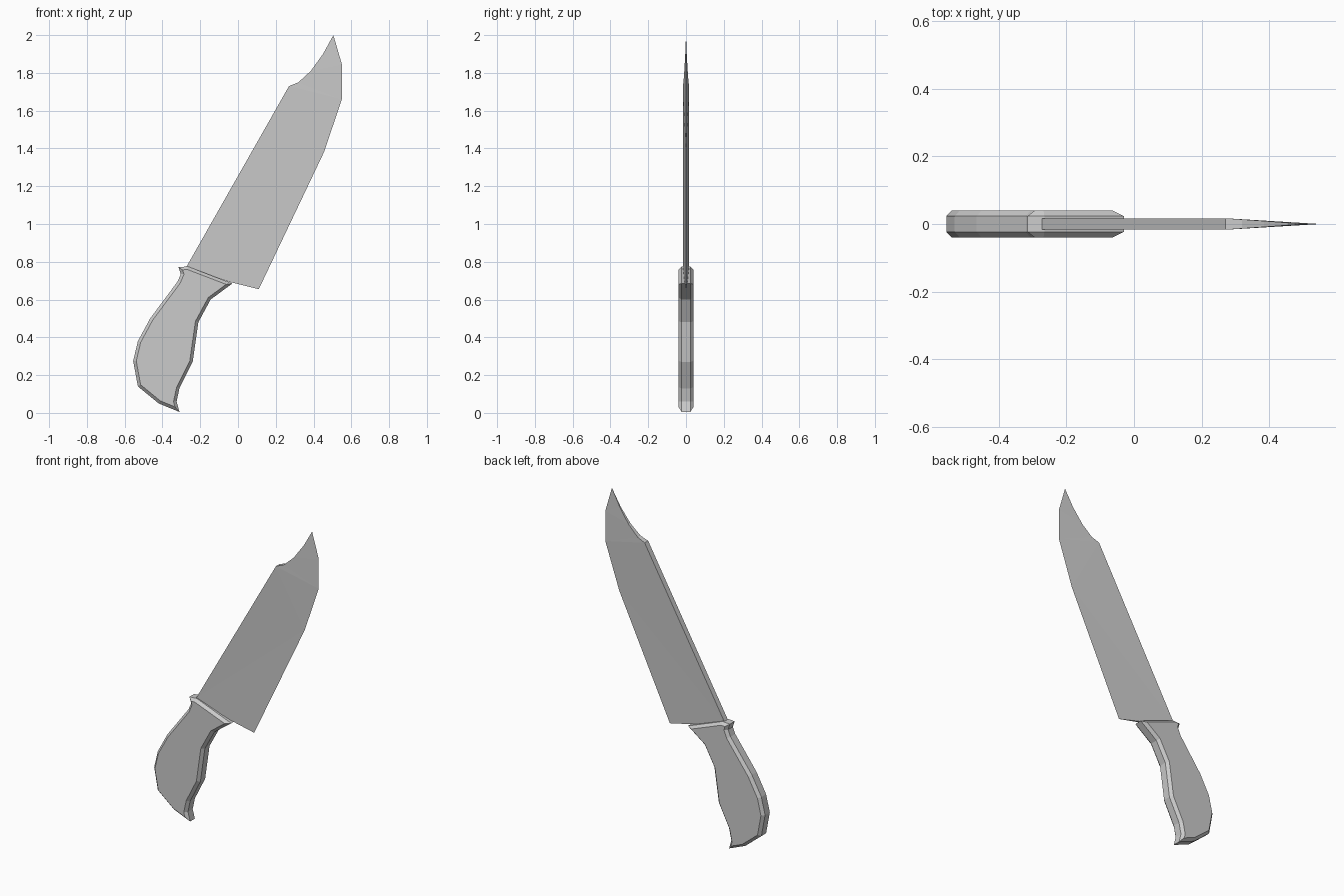
import bpy, bmesh

cube = bpy.data.objects.get("Cube")
if cube:
    bpy.data.objects.remove(cube, do_unlink=True)

# One plain grey for the whole knife
grey = bpy.data.materials.new("plain grey")
grey.use_nodes = True
colour = (0.6, 0.6, 0.6, 1)
grey.diffuse_color = colour
grey.node_tree.nodes["Principled BSDF"].inputs["Base Color"].default_value = colour


def finish(bm, name):
    bmesh.ops.recalc_face_normals(bm, faces=bm.faces)
    mesh = bpy.data.meshes.new(name)
    bm.to_mesh(mesh)
    bm.free()
    mesh.materials.append(grey)
    obj = bpy.data.objects.new(name, mesh)
    bpy.context.collection.objects.link(obj)
    return obj


# Handle: flat profile extruded through y, with both broad sides inset and raised
handle_outline = [
    (-0.315, 0.772), (-0.265, 0.775), (-0.03, 0.685), (-0.145, 0.60),
    (-0.21, 0.48), (-0.24, 0.27), (-0.31, 0.13), (-0.325, 0.06),
    (-0.31, 0.005), (-0.42, 0.05), (-0.53, 0.14), (-0.555, 0.275),
    (-0.53, 0.38), (-0.465, 0.50), (-0.32, 0.695), (-0.303, 0.735),
]
half_core, half_handle, bevel = 0.023, 0.04, 0.016
bm = bmesh.new()
front = bm.faces.new([bm.verts.new((x, -half_core, z)) for x, z in handle_outline])
back = bm.faces.new([bm.verts.new((x, half_core, z)) for x, z in reversed(handle_outline)])
bmesh.ops.bridge_loops(bm, edges=list(front.edges) + list(back.edges))
bmesh.ops.recalc_face_normals(bm, faces=bm.faces)
for side in (front, back):
    bmesh.ops.inset_region(bm, faces=[side], thickness=bevel, use_even_offset=True)
    for v in side.verts:
        v.co.y = half_handle if v.co.y > 0 else -half_handle
finish(bm, "handle")

# Blade: wedge with a thick spine (x, z, half thickness) and a sharp edge
spine = [(-0.275, 0.77, 0.017), (0.27, 1.73, 0.017), (0.32, 1.75, 0.0135),
         (0.385, 1.81, 0.009), (0.45, 1.90, 0.004)]
edge = [(0.505, 2.0), (0.55, 1.845), (0.55, 1.66), (0.455, 1.38), (0.11, 0.655)]
bm = bmesh.new()
tip, e_top, e_mid, e_low, heel = [bm.verts.new((x, 0, z)) for x, z in edge]
rims = []
for s in (-1, 1):
    rim = [bm.verts.new((x, s * t, z)) for x, z, t in spine]
    base, notch, c1, c2, c3 = rim
    tang = bm.verts.new((-0.04, s * 0.007, 0.692))
    for loop in ((base, notch, e_low), (base, e_low, heel, tang), (notch, e_mid, e_low),
                 (notch, c1, e_mid), (c1, c2, e_top, e_mid), (c2, c3, e_top),
                 (c3, tip, e_top)):
        bm.faces.new(loop)
    rims.append(rim + [tang])
# Spine strip, tip and base close the wedge
a, b = rims
for i in range(len(spine) - 1):
    bm.faces.new((a[i], a[i + 1], b[i + 1], b[i]))
bm.faces.new((a[4], tip, b[4]))
bm.faces.new((a[0], a[5], b[5], b[0]))
bm.faces.new((a[5], heel, b[5]))
finish(bm, "blade")
